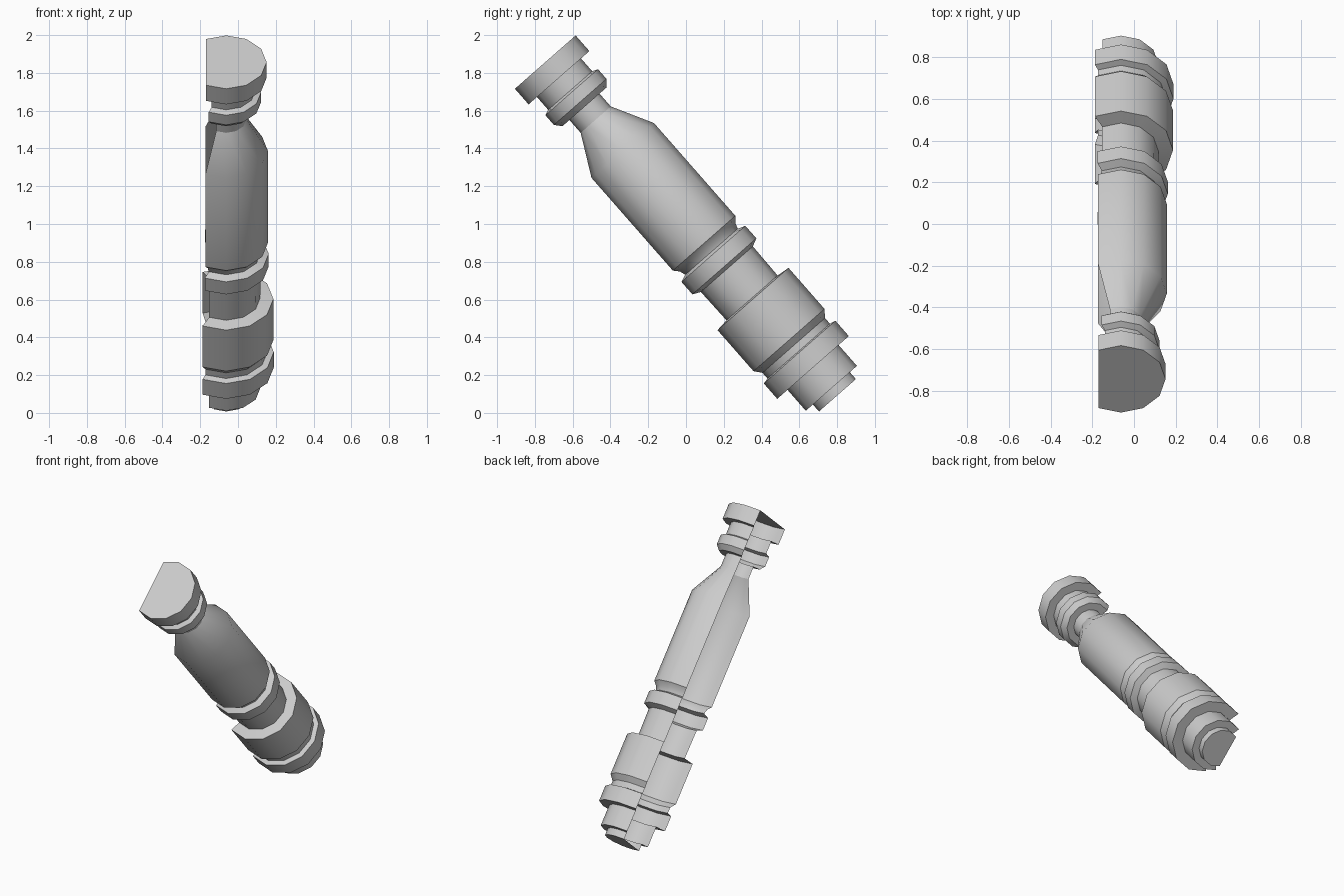
import bpy, bmesh, math
from mathutils import Vector

if "Cube" in bpy.data.objects:
    bpy.data.objects.remove(bpy.data.objects["Cube"])

TILT = math.radians(41.25)
TOP = Vector((-0.0625, -0.745, 1.857))                     # centre of the upper end
DOWN = Vector((0, math.sin(TILT), -math.cos(TILT)))        # long axis
SIDE = Vector((0, math.cos(TILT), math.sin(TILT)))
OUT = Vector((1, 0, 0))
# 12-sided turning, left open on the -x side
ANGLES = [math.radians(a) for a in range(-120, 121, 30)]


def turned(name, profile, cap_top=False, cap_bottom=False):
    """Sweep (distance along axis, radius) points around the tilted axis."""
    bm = bmesh.new()
    rings = [[bm.verts.new(TOP + DOWN * t + (OUT * math.cos(a) + SIDE * math.sin(a)) * r)
              for a in ANGLES] for t, r in profile]
    for upper, lower in zip(rings, rings[1:]):
        for j in range(len(ANGLES) - 1):
            bm.faces.new((upper[j], lower[j], lower[j + 1], upper[j + 1]))
    if cap_top:
        bm.faces.new(rings[0])
    if cap_bottom:
        bm.faces.new(rings[-1][::-1])
    mesh = bpy.data.meshes.new(name)
    bm.to_mesh(mesh)
    bm.free()
    ob = bpy.data.objects.new(name, mesh)
    bpy.context.collection.objects.link(ob)
    bpy.ops.object.select_all(action='DESELECT')
    ob.select_set(True)
    bpy.context.view_layer.objects.active = ob
    bpy.ops.object.shade_smooth_by_angle(angle=math.radians(32))
    return ob


# Upper end disc and its neck
turned("end_disc", [(0, .214), (.11, .214), (.11, .155), (.20, .155)], cap_top=True)
# Collar below the disc
turned("upper_collar", [(.20, .155), (.212, .185), (.28, .185), (.315, .155),
                        (.315, .106), (.405, .106)])
# Tapered shoulder and long grip
turned("grip", [(.405, .106), (.622, .22), (1.275, .22), (1.303, .195), (1.335, .185)])
# Middle collar and neck
turned("middle_collar", [(1.335, .185), (1.35, .225), (1.438, .225), (1.458, .183),
                         (1.66, .18)])
# Wide sleeve
turned("sleeve", [(1.66, .18), (1.668, .25), (1.957, .25), (1.995, .22), (2.035, .22)])
# Lower collar and stepped end plug
turned("lower_collar", [(2.035, .22), (2.042, .252), (2.15, .252), (2.15, .18)])
turned("end_plug", [(2.15, .18), (2.297, .18), (2.297, .13), (2.346, .13)],
       cap_bottom=True)
